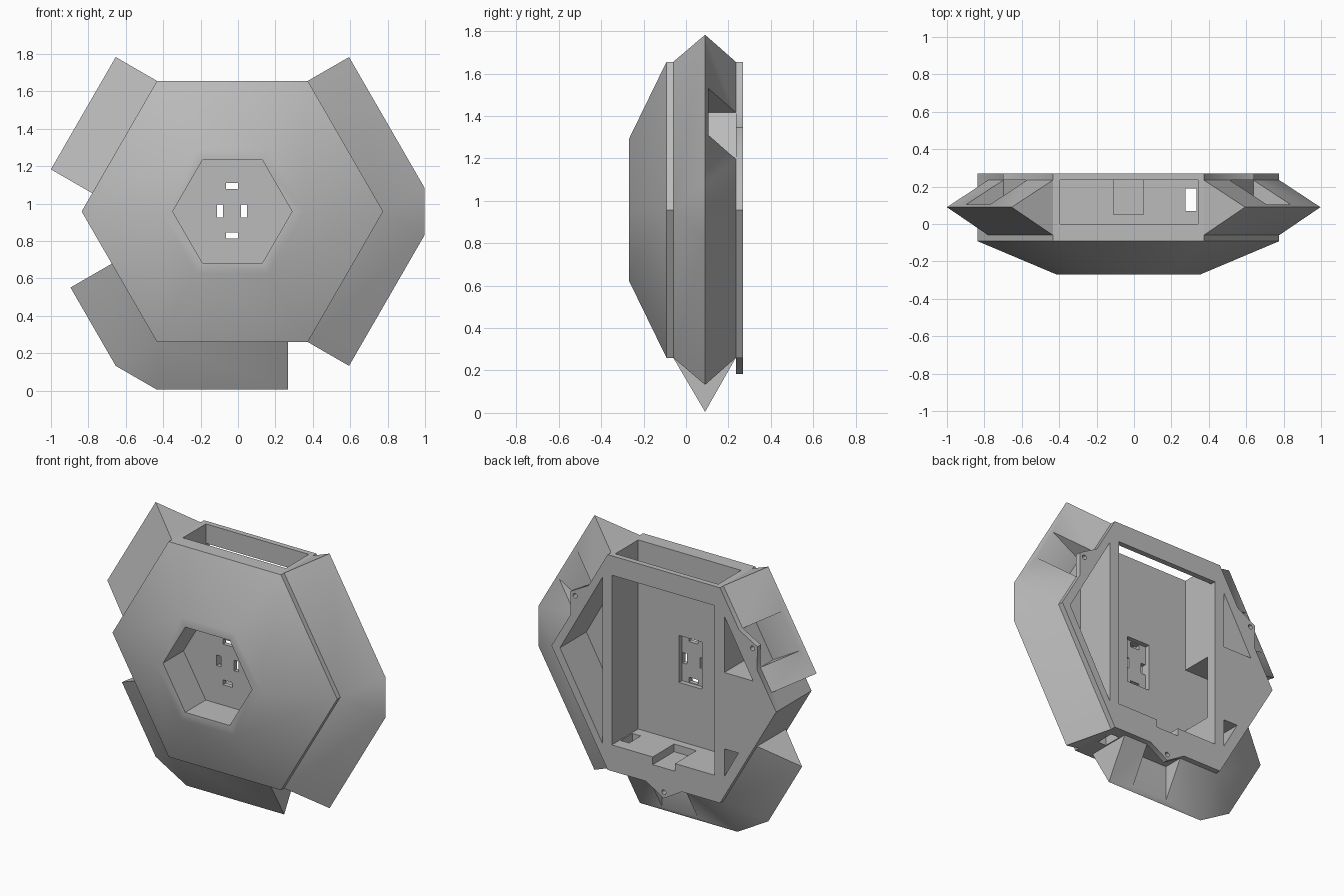
import bpy, bmesh, math
from mathutils import Vector

cube = bpy.data.objects.get("Cube")
if cube:
    bpy.data.objects.remove(cube, do_unlink=True)

grey = bpy.data.materials.new("plain grey")
grey.use_nodes = True
COLOUR = (0.5, 0.5, 0.5, 1)
grey.diffuse_color = COLOUR
grey.node_tree.nodes["Principled BSDF"].inputs["Base Color"].default_value = COLOUR

CX, CZ, R = -0.03, 0.958, 0.806
FRONT, BACK, COVER = -0.27, 0.27, 0.235
TABBED = (0, 2, 4)


def corner(i, r=R):
    a = math.radians(60 * i)
    return Vector((CX + r * math.cos(a), CZ + r * math.sin(a)))


def outward(i):
    a = math.radians(60 * i + 30)
    return Vector((math.cos(a), math.sin(a)))


def on_edge(i, t, out=0.0):
    """Point along hexagon edge i, pushed outward."""
    return corner(i).lerp(corner(i + 1), t) + outward(i) * out


def at(p, y):
    return Vector((p[0], y, p[1]))


def loft(name, rings):
    """Closed solid through a row of equal-sized rings."""
    bm = bmesh.new()
    rows = [[bm.verts.new(p) for p in ring] for ring in rings]
    n = len(rows[0])
    for a, b in zip(rows, rows[1:]):
        for k in range(n):
            j = (k + 1) % n
            bm.faces.new((a[k], a[j], b[j], b[k]))
    bm.faces.new(rows[0])
    bm.faces.new(rows[-1])
    bmesh.ops.remove_doubles(bm, verts=bm.verts, dist=0.0005)
    bmesh.ops.recalc_face_normals(bm, faces=bm.faces)
    mesh = bpy.data.meshes.new(name)
    bm.to_mesh(mesh)
    bm.free()
    mesh.materials.append(grey)
    ob = bpy.data.objects.new(name, mesh)
    bpy.context.collection.objects.link(ob)
    return ob


def prism(name, outline, y0, y1):
    return loft(name, [[at(p, y) for p in outline] for y in (y0, y1)])


def box(x0, x1, y0, y1, z0, z1):
    return prism("cutter", [(x0, z0), (x1, z0), (x1, z1), (x0, z1)], y0, y1)


def cut(targets, cutter):
    cutter.hide_render = True
    for ob in targets:
        bpy.context.view_layer.objects.active = ob
        mod = ob.modifiers.new("cut", 'BOOLEAN')
        mod.operation = 'DIFFERENCE'
        mod.solver = 'EXACT'
        mod.object = cutter
        bpy.ops.object.modifier_apply(modifier=mod.name)
    bpy.data.objects.remove(cutter, do_unlink=True)


# Hexagonal body with a tapered front
body = loft("body", [[at(corner(i, r), y) for i in range(6)]
                     for r, y in ((0.384, FRONT), (R, -0.092), (R, COVER))])

# Back cover: hexagon with three pointed screw tabs
outline = []
for i in range(6):
    outline.append(corner(i))
    if i in TABBED:
        outline += [on_edge(i, 0.34), on_edge(i, 0.5, 0.077), on_edge(i, 0.66)]
cover = prism("back_cover", outline, COVER, BACK)


# Wedge-shaped wings along the rim
def wing(name, stations):
    return loft(name, [[at(on_edge(i, t), -0.06), at(on_edge(i, t, 0.255), 0.09),
                        at(on_edge(i, t), COVER)] for i, t in stations])


wings = [wing("side_wing", [(5, 0), (5, 1), (0, 0), (0, 1)]),
         wing("upper_wing", [(2, 0), (2, 0.86)]),
         wing("lower_wing", [(3, 0.4), (3, 1), (4, 0), (4, 0.87)])]

# Clearance notches and screw holes at the tabs
for i, ob in zip(TABBED, wings):
    mid, n = on_edge(i, 0.5), outward(i)
    s = Vector((-n.y, n.x)) * 0.127
    cut([ob], prism("cutter", [mid - s - n * 0.05, mid + s - n * 0.05,
                               mid + s + n * 0.3, mid - s + n * 0.3], 0.105, 0.25))
    hole = [mid + n * 0.037 + Vector((math.cos(k * math.pi / 8), math.sin(k * math.pi / 8))) * 0.015
            for k in range(16)]
    cut([cover], prism("cutter", hole, 0.2, 0.3))

# Front hexagonal pocket
cut([body], prism("cutter", [corner(i, 0.319) for i in range(6)], -0.4, -0.06))

# Main compartment, open at the top, and its window in the cover
cut([body], box(-0.395, 0.343, 0, 0.3, 0.43, 1.8))
cut([cover], box(-0.395, 0.343, 0, 0.3, 0.43, 1.53))
cut([body, cover], box(-0.11, 0.05, 0.05, 0.3, 0.38, 0.5))
cut([body], box(-0.58, -0.38, 0, 0.2, 0.64, 1.05))

# Triangular side compartments
for tri in ([(0.41, 1.5), (0.41, 0.42), (0.715, 0.96)],
            [(-0.464, 1.48), (-0.464, 1.115), (-0.67, 1.115)],
            [(-0.464, 0.62), (-0.464, 0.44), (-0.565, 0.62)]):
    cut([body, cover], prism("cutter", tri, 0, 0.3))

# Connector recess, four slots and the cable hole
cut([body], box(-0.115, 0.05, -0.03, 0.05, 0.81, 1.115))
for x, z, w, h in ((-0.032, 1.093, 0.033, 0.016), (-0.032, 0.83, 0.033, 0.016),
                   (-0.096, 0.96, 0.016, 0.034), (0.031, 0.96, 0.016, 0.034)):
    cut([body], box(x - w, x + w, -0.15, 0.02, z - h, z + h))
cut([body], box(0.275, 0.335, 0.07, 0.19, 0.2, 0.5))

# Soft shading across shallow edges
bpy.ops.object.select_all(action='DESELECT')
for ob in [body, cover] + wings:
    ob.select_set(True)
bpy.context.view_layer.objects.active = body
bpy.ops.object.shade_smooth_by_angle(angle=math.radians(32))
